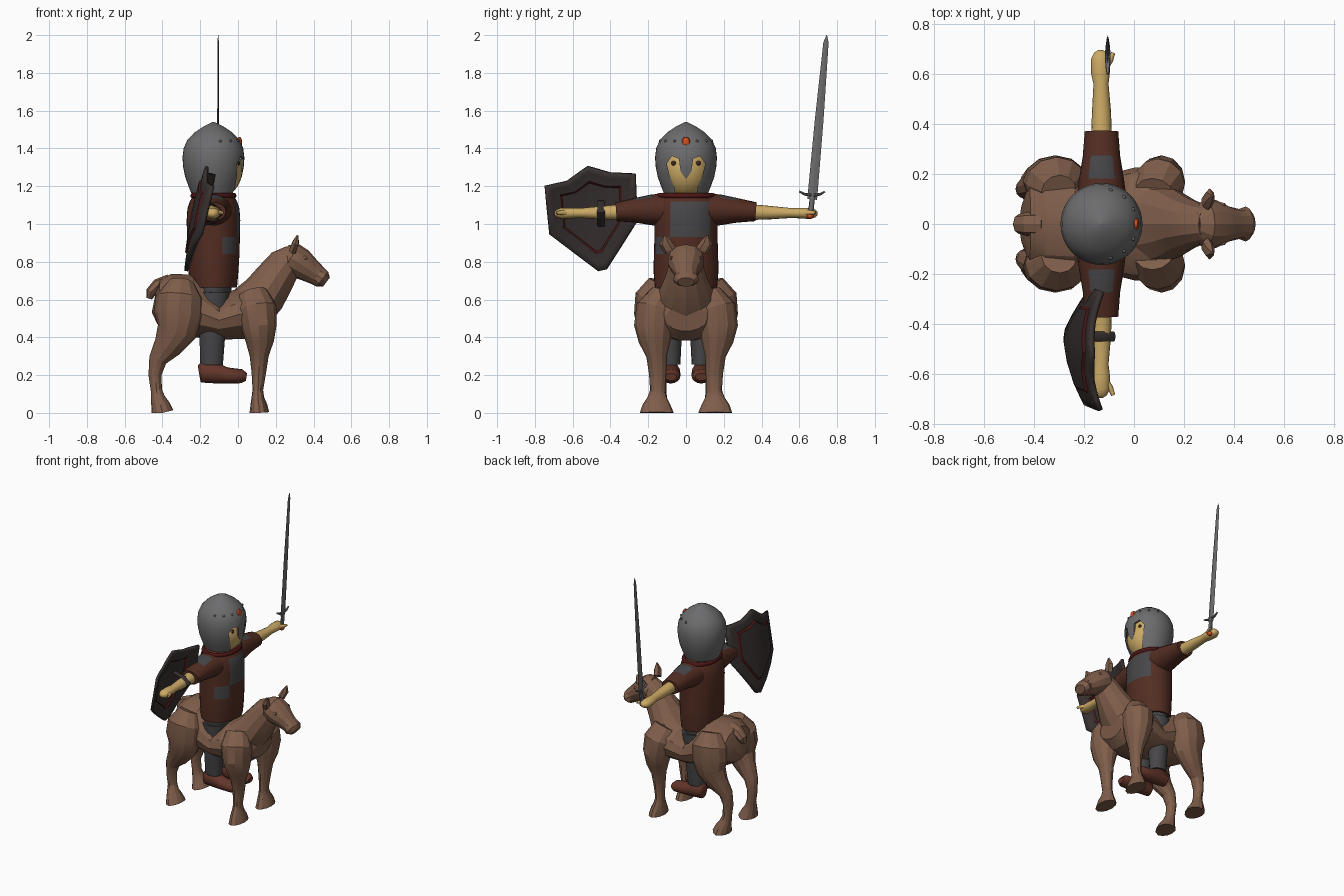
import bpy, bmesh, math
from mathutils import Vector as V

if "Cube" in bpy.data.objects:
    bpy.data.objects.remove(bpy.data.objects["Cube"])


def material(name, rgb):
    m = bpy.data.materials.new(name)
    m.diffuse_color = (*rgb, 1)
    m.use_nodes = True
    m.node_tree.nodes["Principled BSDF"].inputs["Base Color"].default_value = m.diffuse_color
    return m


HIDE = material("horse brown", (.215, .112, .07))
STEEL = material("helmet steel", (.15, .15, .155))
SKIN = material("skin", (.6, .4, .13))
SHIRT = material("dark red shirt", (.085, .026, .016))
GREY = material("grey cloth", (.062, .062, .066))
SHIELD = material("dark shield", (.04, .031, .03))
BOOT = material("boot leather", (.125, .036, .022))
ORANGE = material("orange gem", (.65, .08, .012))
TRIM = material("crimson trim", (.08, .008, .008))
EYE = material("dark eye", (.05, .02, .012))


def finish(name, bm, mats, angle=35, rule=None):
    bmesh.ops.recalc_face_normals(bm, faces=bm.faces)
    bm.normal_update()
    if rule:
        for f in bm.faces:
            f.material_index = int(rule(f.calc_center_median(), f.normal))
    me = bpy.data.meshes.new(name)
    bm.to_mesh(me)
    bm.free()
    o = bpy.data.objects.new(name, me)
    bpy.context.collection.objects.link(o)
    for m in mats:
        me.materials.append(m)
    smooth(o, angle)
    return o


def smooth(o, angle):
    bpy.ops.object.select_all(action='DESELECT')
    o.select_set(True)
    bpy.context.view_layer.objects.active = o
    bpy.ops.object.shade_smooth_by_angle(angle=math.radians(angle))


def loft(name, rings, mats, side=(0, 1, 0), n=12, angle=35, rule=None):
    """Skin elliptical rings (x, y, z, half width along side, other half width)."""
    bm = bmesh.new()
    pts = [V(r[:3]) for r in rings]
    loops = []
    for i, r in enumerate(rings):
        t = (pts[min(i + 1, len(pts) - 1)] - pts[max(i - 1, 0)]).normalized()
        s = V(side)
        s = (s - t * s.dot(t)).normalized()
        w = t.cross(s)
        loop = []
        for k in range(n):
            a = 2 * math.pi * k / n
            p = pts[i] + s * r[3] * math.cos(a) + w * r[4] * math.sin(a)
            p.z = max(p.z, 0)
            loop.append(bm.verts.new(p))
        loops.append(loop)
    for a, b in zip(loops, loops[1:]):
        for k in range(n):
            bm.faces.new((a[k], a[(k + 1) % n], b[(k + 1) % n], b[k]))
    bm.faces.new(loops[0])
    bm.faces.new(loops[-1])
    return finish(name, bm, mats, angle, rule)


def ball(name, c, r, mat, seg=24, rings=16):
    bm = bmesh.new()
    bmesh.ops.create_uvsphere(bm, u_segments=seg, v_segments=rings, radius=1)
    for v in bm.verts:
        v.co = V((c[i] + v.co[i] * r[i] for i in range(3)))
    return finish(name, bm, [mat])


def flip(rings, s):
    return [(x, y * s, z, a, b) for x, y, z, a, b in rings]


# horse trunk, neck, head and tail
loft("horse_body", [(-.445, 0, .59, .08, .06), (-.42, 0, .585, .16, .12), (-.36, 0, .585, .2, .155),
     (-.28, 0, .58, .21, .165), (-.19, 0, .525, .2, .14), (-.1, 0, .49, .2, .105), (0, 0, .52, .225, .135),
     (.08, 0, .53, .225, .15), (.15, 0, .51, .19, .13), (.195, 0, .5, .11, .07)], [HIDE], n=14, angle=22)
loft("horse_neck", [(.06, 0, .55, .18, .13), (.14, 0, .63, .15, .12), (.2, 0, .72, .11, .105),
     (.25, 0, .79, .088, .092), (.3, 0, .84, .07, .06)], [HIDE], angle=22)
loft("horse_head", [(.24, 0, .845, .05, .05), (.28, 0, .82, .095, .085), (.33, 0, .79, .095, .082),
     (.38, 0, .755, .07, .066), (.42, 0, .728, .06, .055), (.447, 0, .708, .07, .05),
     (.468, 0, .692, .045, .03)], [HIDE], angle=22)
loft("horse_tail", [(-.36, 0, .7, .05, .035), (-.425, 0, .675, .048, .035), (-.46, 0, .64, .04, .028),
     (-.47, 0, .605, .02, .015)], [HIDE], n=8, angle=22)

hind = [(-.3, .13, .69, .07, .07), (-.31, .16, .61, .11, .125), (-.315, .17, .52, .105, .13),
        (-.325, .17, .43, .085, .105), (-.375, .16, .35, .06, .075), (-.425, .145, .28, .045, .048),
        (-.44, .14, .2, .038, .034), (-.432, .14, .12, .036, .03), (-.425, .145, .08, .045, .038),
        (-.41, .15, .04, .065, .05), (-.4, .15, 0, .08, .06)]
fore = [(.08, .12, .63, .07, .08), (.1, .16, .55, .105, .105), (.11, .17, .46, .105, .095),
        (.115, .165, .38, .085, .075), (.112, .155, .3, .055, .05), (.11, .15, .21, .046, .038),
        (.105, .15, .12, .04, .028), (.105, .152, .08, .052, .034), (.11, .155, .04, .075, .045),
        (.113, .155, 0, .09, .052)]
thigh = [(-.13, .09, .64, .075, .085), (-.135, .085, .45, .065, .07), (-.14, .08, .255, .05, .06)]
boot = [(-.207, .08, .215, .03, .035), (-.195, .08, .217, .046, .056), (-.12, .08, .212, .05, .056),
        (-.06, .08, .198, .05, .043), (.02, .08, .194, .05, .037), (.045, .08, .19, .03, .02)]
sleeve = [(-.13, .1, 1.075, .1, .085), (-.13, .18, 1.075, .09, .082), (-.13, .27, 1.072, .075, .065),
          (-.13, .37, 1.065, .067, .05)]
arm = [(-.13, .34, 1.063, .042, .042), (-.13, .45, 1.06, .038, .035), (-.132, .56, 1.058, .03, .026),
       (-.134, .6, 1.058, .037, .028), (-.134, .66, 1.056, .038, .03), (-.134, .685, 1.056, .026, .02),
       (-.134, .695, 1.056, .01, .01)]

for s, tag in ((1, "left"), (-1, "right")):
    loft("hind_leg_" + tag, flip(hind, s), [HIDE], angle=22)
    loft("fore_leg_" + tag, flip(fore, s), [HIDE], angle=22)
    loft("horse_ear_" + tag, [(.29, s * .085, .86, .035, .022), (.305, s * .11, .9, .034, .02),
         (.315, s * .115, .94, .005, .005)], [HIDE], n=6)
    ball("horse_eye_" + tag, (.352, s * .077, .82), (.016, .009, .01), HIDE, 8, 6)
    # rider limbs
    loft("trouser_leg_" + tag, flip(thigh, s), [GREY], n=16)
    loft("boot_" + tag, flip(boot, s), [BOOT], n=16, angle=50)
    loft("sleeve_" + tag, flip(sleeve, s), [SHIRT, GREY], side=(1, 0, 0), n=20,
         rule=lambda c, m: m.z > .85 and .15 < abs(c.y) < .3)
    loft("forearm_" + tag, flip(arm, s), [SKIN], side=(1, 0, 0), n=16, angle=60)
    loft("thumb_" + tag, [(-.12, s * .62, 1.058, .015, .014), (-.095, s * .655, 1.06, .013, .012),
         (-.083, s * .685, 1.06, .008, .008)], [SKIN], side=(0, 0, 1), n=8, angle=60)

# trousers and chequered shirt
loft("trousers_seat", [(-.13, 0, .52, .13, .075), (-.13, 0, .6, .15, .09), (-.13, 0, .7, .155, .1)],
     [GREY], n=24)
outline = [(.665, .165, .125), (.75, .172, .132), (.84, .17, .138), (.93, .167, .14), (1.02, .167, .142),
           (1.08, .167, .138), (1.12, .165, .125), (1.145, .15, .11), (1.165, .12, .09)]
loft("shirt", [(-.13, 0, z, a, b) for z, a, b in outline], [SHIRT, GREY], n=36, angle=50,
     rule=lambda c, m: c.x > -.09 and abs(m.z) < .8 and (
         (-.075 < c.y < .12 and .93 < c.z < 1.13) or (c.y < -.075 and .84 < c.z < .93)))
bpy.ops.mesh.primitive_torus_add(major_segments=36, minor_segments=8, major_radius=.13, minor_radius=.014,
                                 location=(-.13, 0, 1.15))
collar = bpy.context.object
collar.name = "collar"
collar.scale = (.85, 1.1, 1)
collar.data.materials.append(TRIM)
smooth(collar, 50)

# head and face
loft("neck", [(-.13, 0, 1.12, .09, .08), (-.13, 0, 1.22, .09, .08)], [SKIN], n=20)
ball("head", (-.125, 0, 1.29), (.149, .135, .16), SKIN, 32, 20)
for s in (1, -1):
    ball("eye", (.003, s * .065, 1.322), (.008, .014, .012), EYE, 12, 8)

# pointed helmet: turned shell with the face opening cut out
profile = [(.118, 1.165), (.132, 1.2), (.15, 1.25), (.16, 1.3), (.164, 1.35), (.158, 1.4), (.138, 1.445),
           (.1, 1.485), (.05, 1.518), (.004, 1.54)]
bm = bmesh.new()
N = 40
rows = [[bm.verts.new((-.13 + r * math.cos(2 * math.pi * k / N), r * math.sin(2 * math.pi * k / N), z))
         for k in range(N)] for r, z in profile]
for a, b in zip(rows, rows[1:]):
    for k in range(N):
        bm.faces.new((a[k], a[(k + 1) % N], b[(k + 1) % N], b[k]))
bm.faces.new(rows[-1])
helmet = finish("helmet", bm, [STEEL])
half = [(.055, 1.12), (.06, 1.19), (.088, 1.26), (.102, 1.32), (.075, 1.36), (.037, 1.345), (.03, 1.28)]
shape = half + [(0, 1.235)] + [(-y, z) for y, z in reversed(half)]
bm = bmesh.new()
f = bm.faces.new([bm.verts.new((-.08, y, z)) for y, z in shape])
ext = bmesh.ops.extrude_face_region(bm, geom=[f])
bmesh.ops.translate(bm, vec=(.2, 0, 0), verts=[v for v in ext["geom"] if isinstance(v, bmesh.types.BMVert)])
cutter = finish("face_cutter", bm, [STEEL])
cutter.hide_render = True
sol = helmet.modifiers.new("thickness", 'SOLIDIFY')
sol.thickness = .012
cut = helmet.modifiers.new("face_opening", 'BOOLEAN')
cut.object = cutter
cut.operation = 'DIFFERENCE'
cut.solver = 'EXACT'
dg = bpy.context.evaluated_depsgraph_get()
helmet.data = bpy.data.meshes.new_from_object(helmet.evaluated_get(dg))
helmet.modifiers.clear()
bpy.data.objects.remove(cutter)
smooth(helmet, 35)
ball("helmet_gem", (.008, 0, 1.433), (.014, .024, .029), ORANGE, 8, 6)
for k in (-75, -50, -25, 25, 50, 75):
    a = math.radians(k)
    ball("helmet_rivet", (-.13 + .14 * math.cos(a), .14 * math.sin(a), 1.44), (.008, .008, .008), STEEL, 8, 6)

# curved shield behind the right arm, with a raised field and trim line
corners = [(-.745, 1.2), (-.63, 1.225), (-.52, 1.305), (-.4, 1.27), (-.27, 1.265), (-.26, 1.015),
           (-.42, .76), (-.465, .75), (-.72, .945)]
edge = [V(a).lerp(V(b), t / 3) for a, b in zip(corners, corners[1:] + corners[:1]) for t in range(3)]
mid = V((-.5, 1.06))
bm = bmesh.new()


def shield_vert(p, lift):
    x = -.175 - .2 * (1.25 - p.y) + .055 * ((p.x + .5) / .25) ** 2 - lift
    return bm.verts.new((x, p.x, p.y))


rows = [[shield_vert(mid + (p - mid) * k, h) for p in edge]
        for k, h in ((1, 0), (.88, .006), (.7, .008), (.66, .018), (.35, .022))]
for j, (a, b) in enumerate(zip(rows, rows[1:])):
    for k in range(len(edge)):
        q = (k + 1) % len(edge)
        bm.faces.new((a[k], a[q], b[q], b[k])).material_index = int(j == 2)
hub = shield_vert(mid, .024)
for k in range(len(edge)):
    bm.faces.new((rows[-1][k], rows[-1][(k + 1) % len(edge)], hub))
shield = finish("shield", bm, [SHIELD, TRIM], 25)
sol = shield.modifiers.new("thickness", 'SOLIDIFY')
sol.thickness = .018
sol.offset = 0
loft("shield_strap", [(-.2, -.45, .99, .02, .006), (-.125, -.45, 1.01, .02, .006), (-.08, -.45, 1.06, .02, .006),
     (-.125, -.45, 1.1, .02, .006), (-.2, -.45, 1.12, .02, .006)], [SHIELD], n=8)

# sword in the left hand
loft("sword_blade", [(-.105, .668, 1.13, .026, .006), (-.105, .705, 1.55, .023, .005),
     (-.105, .741, 1.96, .014, .004), (-.105, .745, 2.0, .002, .001)], [STEEL], n=4, angle=10)
loft("sword_guard", [(-.105, .6, 1.172, .005, .005), (-.105, .63, 1.157, .009, .007), (-.105, .67, 1.152, .012, .009),
     (-.105, .71, 1.157, .009, .007), (-.105, .735, 1.172, .005, .005)], [STEEL], side=(1, 0, 0), n=8)
loft("sword_grip", [(-.105, .658, 1.04, .014, .012), (-.105, .67, 1.15, .014, .012)], [STEEL], n=10)
ball("sword_pommel", (-.105, .657, 1.043), (.017, .018, .015), ORANGE, 12, 8)
